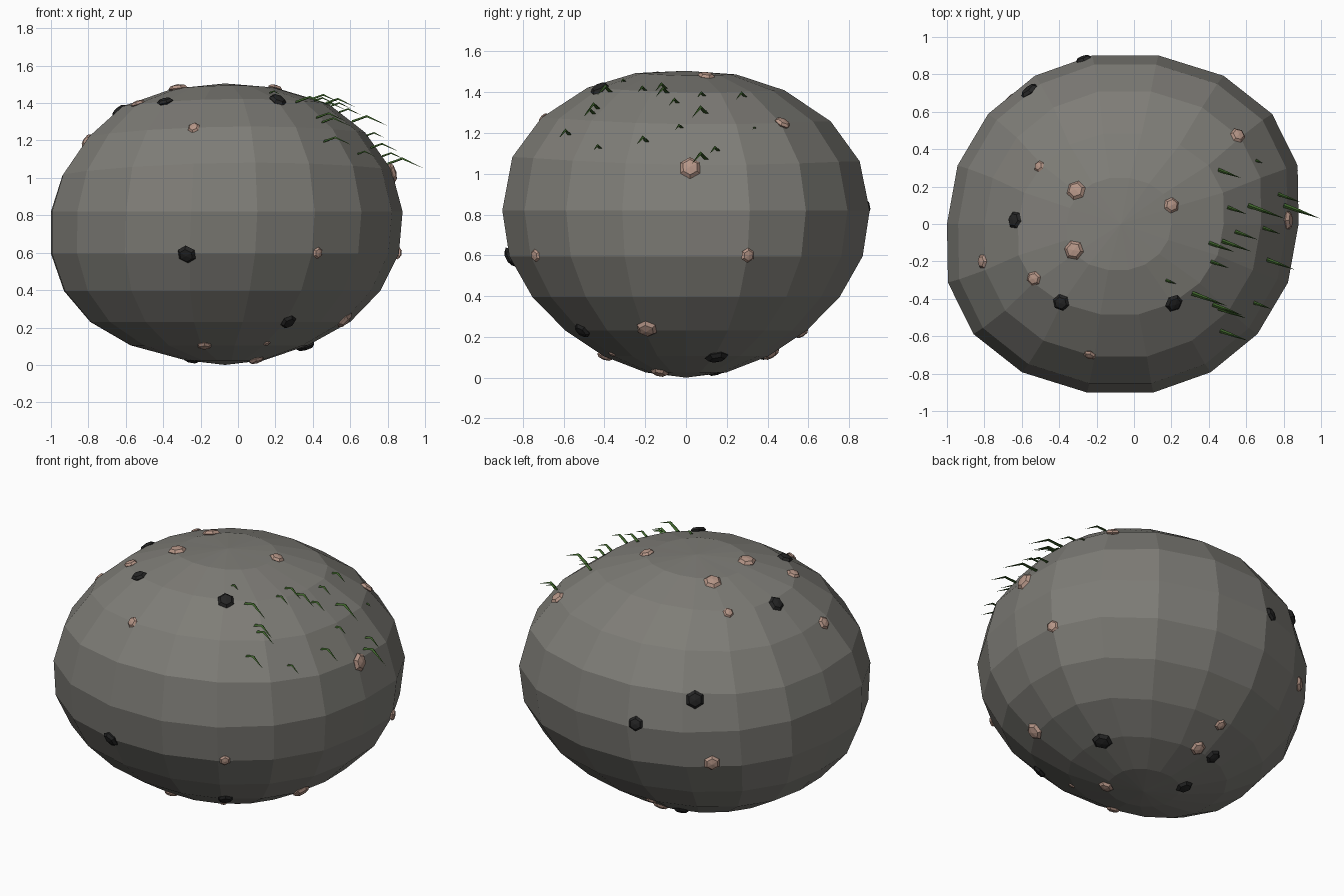
import bpy
import bmesh
import math
from mathutils import Vector, Matrix
from mathutils.bvhtree import BVHTree

default_cube = bpy.data.objects.get("Cube")
if default_cube:
    bpy.data.objects.remove(default_cube, do_unlink=True)


def make_material(name, red, green, blue):
    material = bpy.data.materials.new(name)
    material.use_nodes = True
    color = (red, green, blue, 1)
    material.diffuse_color = color
    material.node_tree.nodes["Principled BSDF"].inputs["Base Color"].default_value = color
    return material


def make_object(name, bm, material):
    bmesh.ops.recalc_face_normals(bm, faces=bm.faces)
    mesh = bpy.data.meshes.new(name)
    bm.to_mesh(mesh)
    bm.free()
    mesh.materials.append(material)
    obj = bpy.data.objects.new(name, mesh)
    bpy.context.collection.objects.link(obj)
    return obj


stone_grey = make_material("stone grey", 0.21, 0.205, 0.185)
pebble_pink = make_material("pebble pink", 0.46, 0.30, 0.24)
pebble_black = make_material("pebble black", 0.018, 0.018, 0.018)
grass_green = make_material("grass green", 0.05, 0.13, 0.025)

# Boulder: a faceted, slightly lopsided ball lofted from rings
SEGMENTS = 18
# height, centre x, half width, half depth
RINGS = [
    (1.49, -0.08, 0.28, 0.25), (1.415, -0.07, 0.55, 0.49),
    (1.265, -0.06, 0.74, 0.72), (1.07, -0.06, 0.88, 0.865),
    (0.82, -0.06, 0.94, 0.915), (0.595, -0.07, 0.93, 0.88),
    (0.395, -0.085, 0.845, 0.765), (0.23, -0.095, 0.695, 0.6),
    (0.105, -0.1, 0.475, 0.41), (0.025, -0.07, 0.21, 0.2),
]


def build_boulder():
    bm = bmesh.new()
    loops = []
    for height, centre, width, depth in RINGS:
        upper = min(1, max(0, height - 0.82) * 4) * width
        loop = []
        for i in range(SEGMENTS):
            angle = math.tau * i / SEGMENTS
            c, s = math.cos(angle), math.sin(angle)
            bulge = 0.085 * max(0, math.sin(2 * angle)) * math.copysign(1, c)
            dip = upper * (0.02 * c - 0.05 * c * c - 0.012 * s)
            loop.append(bm.verts.new((centre + width * (c + bulge), depth * s, height + dip)))
        loops.append(loop)
    for upper_loop, lower_loop in zip(loops, loops[1:]):
        for i in range(SEGMENTS):
            j = (i + 1) % SEGMENTS
            bm.faces.new((upper_loop[i], lower_loop[i], lower_loop[j], upper_loop[j]))
    for loop, height in ((loops[0], 1.505), (loops[-1], 0.0)):
        pole = bm.verts.new((-0.07, 0, height))
        for i in range(SEGMENTS):
            bm.faces.new((pole, loop[i], loop[(i + 1) % SEGMENTS]))
    bmesh.ops.recalc_face_normals(bm, faces=bm.faces)
    surface = BVHTree.FromBMesh(bm)
    make_object("boulder", bm, stone_grey)
    return surface


surface = build_boulder()


# Pebbles: flattened six-sided stones pressed into the boulder
def add_pebbles(name, material, pebbles):
    for x, y, z, radius in pebbles:
        spot, normal, _, _ = surface.find_nearest(Vector((x, y, z)))
        turn = normal.to_track_quat("Z", "Y").to_matrix().to_4x4()
        flatten = Matrix.Diagonal((radius, radius, radius * 0.42, 1))
        bm = bmesh.new()
        bmesh.ops.create_uvsphere(bm, u_segments=6, v_segments=4, radius=1,
                                  matrix=Matrix.Translation(spot) @ turn @ flatten)
        make_object(name, bm, material)


add_pebbles("pink_pebble", pebble_pink, [
    (-0.24, -0.71, 1.28, 0.034), (0.42, -0.73, 0.6, 0.033),
    (0.56, -0.19, 0.25, 0.053), (-0.18, -0.4, 0.1, 0.04),
    (0.16, -0.37, 0.1, 0.02), (0.1, -0.13, 0.02, 0.045),
    (-0.81, -0.2, 1.2, 0.04), (-0.53, -0.29, 1.38, 0.04),
    (-0.32, -0.14, 1.47, 0.053), (-0.31, 0.18, 1.47, 0.053),
    (0.2, 0.1, 1.48, 0.043), (0.83, 0.02, 1.03, 0.055),
    (0.85, 0.3, 0.6, 0.037), (0.56, 0.48, 1.26, 0.043),
    (-0.51, 0.31, 1.38, 0.032), (-0.64, 0.66, 0.62, 0.048),
    (-0.16, 0.56, 0.23, 0.035), (-0.12, 0.43, 0.1, 0.045),
])
add_pebbles("black_pebble", pebble_black, [
    (-0.28, -0.88, 0.58, 0.053), (-0.39, -0.42, 1.41, 0.046),
    (0.21, -0.42, 1.41, 0.05), (0.27, -0.51, 0.23, 0.046),
    (0.36, 0.15, 0.1, 0.058), (-0.25, 0.15, 0.02, 0.05),
    (-0.63, 0.02, 1.35, 0.048), (-0.55, 0.7, 1.0, 0.055),
    (-0.27, 0.88, 0.84, 0.045), (-0.25, 0.41, 0.1, 0.045),
])

# Grass: thin bent three-sided blades, all swept the same way
# root x, root y, length
BLADES = [
    (0.45, 0.29, 0.13), (0.65, 0.34, 0.04), (0.5, 0.09, 0.11),
    (0.61, 0.1, 0.21), (0.77, 0.16, 0.13), (0.8, 0.1, 0.21),
    (0.54, -0.04, 0.13), (0.69, -0.02, 0.1), (0.4, -0.1, 0.15),
    (0.47, -0.09, 0.17), (0.41, -0.2, 0.11), (0.71, -0.19, 0.16),
    (0.17, -0.3, 0.06), (0.31, -0.37, 0.2), (0.42, -0.43, 0.17),
    (0.46, -0.57, 0.16), (0.64, -0.42, 0.1), (0.45, -0.45, 0.16),
]
SWEEP = Vector((0.94, -0.34, 0))
ACROSS = Vector((0.34, 0.94, 0))


def add_blade(bm, x, y, length):
    root = surface.ray_cast(Vector((x, y, 3)), Vector((0, 0, -1)))[0]
    knee = root + SWEEP * length * 0.4 + Vector((0, 0, length * 0.14))
    tip = root + SWEEP * length - Vector((0, 0, length * 0.1))
    width = 0.006 + length * 0.03

    def section(point, size):
        offsets = (ACROSS * size, -ACROSS * size, Vector((0, 0, size)))
        return [bm.verts.new(point + offset) for offset in offsets]

    base, bend = section(root, width), section(knee, width * 0.8)
    end = bm.verts.new(tip)
    bm.faces.new(base)
    for i in range(3):
        j = (i + 1) % 3
        bm.faces.new((base[i], base[j], bend[j], bend[i]))
        bm.faces.new((bend[i], bend[j], end))


grass = bmesh.new()
for blade in BLADES:
    add_blade(grass, *blade)
make_object("grass_blades", grass, grass_green)
